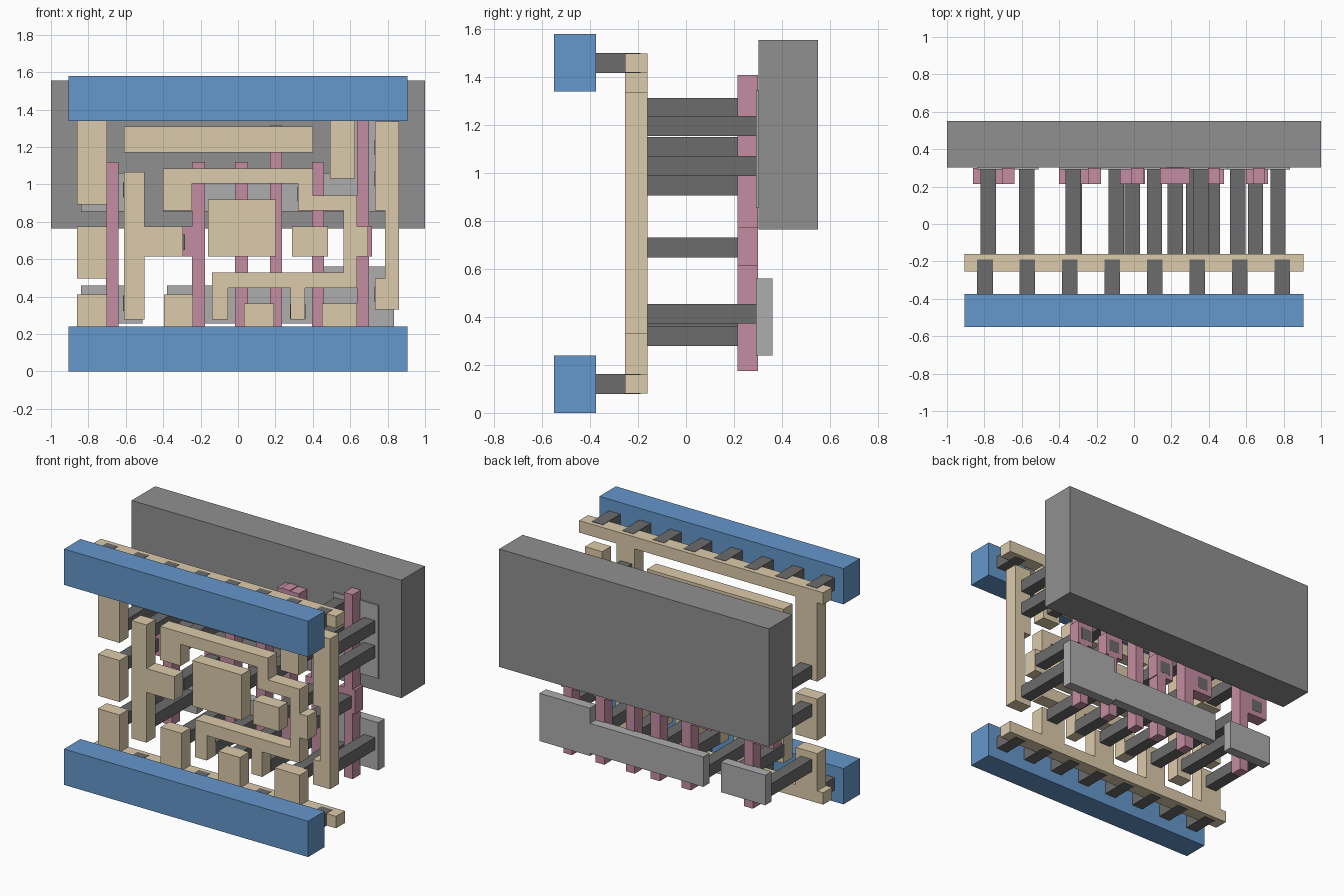
import bpy, bmesh


def material(name, rgb):
    m = bpy.data.materials.new(name)
    m.diffuse_color = (*rgb, 1)
    return m


BLUE = material("blue", (0.13, 0.31, 0.60))
TAN = material("tan", (0.72, 0.60, 0.41))
PINK = material("pink", (0.56, 0.27, 0.36))
DARK = material("dark_grey", (0.15, 0.15, 0.15))
MID = material("mid_grey", (0.28, 0.28, 0.28))
LIGHT = material("light_grey", (0.42, 0.42, 0.42))


def plate(name, outline, y0, y1, mat):
    """Extrude an x-z outline from y0 to y1."""
    bm = bmesh.new()
    face = bm.faces.new([bm.verts.new((x, y0, z)) for x, z in outline])
    new = bmesh.ops.extrude_face_region(bm, geom=[face])["geom"]
    moved = [v for v in new if isinstance(v, bmesh.types.BMVert)]
    bmesh.ops.translate(bm, verts=moved, vec=(0, y1 - y0, 0))
    bmesh.ops.recalc_face_normals(bm, faces=bm.faces)
    me = bpy.data.meshes.new(name)
    bm.to_mesh(me)
    bm.free()
    me.materials.append(mat)
    ob = bpy.data.objects.new(name, me)
    bpy.context.collection.objects.link(ob)
    return ob


def rect(x0, x1, z0, z1):
    return [(x0, z0), (x1, z0), (x1, z1), (x0, z1)]


def rail_with_tabs(z_far, z_near, tabs):
    """Rail outline with rectangular tabs (x0, x1, z_end) on its near edge."""
    pts = [(-0.905, z_far), (-0.905, z_near)]
    for x0, x1, z in tabs:
        pts += [(x0, z_near), (x0, z), (x1, z), (x1, z_near)]
    return pts + [(0.905, z_near), (0.905, z_far)]


# Back block and front blue bars
plate("back_block", rect(-1, 1, 0.765, 1.555), 0.302, 0.55, MID)
plate("lower_front_bar", rect(-0.905, 0.905, 0, 0.24), -0.55, -0.375, BLUE)
plate("upper_front_bar", rect(-0.905, 0.905, 1.34, 1.58), -0.55, -0.375, BLUE)

# Short pegs between the bars and the tan rails
for i in range(8):
    x = -0.797 + 0.227 * i
    for z in (0.12, 1.46):
        plate("rail_peg", rect(x - 0.042, x + 0.042, z - 0.042, z + 0.042), -0.38, -0.19, DARK)

# Tan layer
tan_shapes = {
    "upper_rail": rail_with_tabs(1.50, 1.42, [(-0.861, -0.70, 0.893), (0.492, 0.626, 1.03)]),
    "lower_rail": rail_with_tabs(0.08, 0.16, [(-0.861, -0.70, 0.41), (-0.396, -0.24, 0.41),
                                             (0.032, 0.193, 0.364), (0.45, 0.636, 0.364)]),
    "long_strip": rect(-0.61, 0.40, 1.17, 1.31),
    "left_pad": rect(-0.861, -0.70, 0.497, 0.775),
    "centre_pad": rect(-0.16, 0.203, 0.615, 0.92),
    "small_pad": rect(0.289, 0.481, 0.615, 0.775),
    "left_column": [(-0.61, 0.278), (-0.50, 0.278), (-0.50, 0.615), (-0.294, 0.615),
                    (-0.294, 0.775), (-0.50, 0.775), (-0.50, 1.067), (-0.61, 1.067)],
    "right_column": [(0.733, 0.33), (0.861, 0.33), (0.861, 1.337), (0.733, 1.337),
                     (0.733, 0.86), (0.785, 0.86), (0.785, 0.497), (0.733, 0.497)],
    "winding_strip": [(-0.40, 0.86), (-0.246, 0.86), (-0.246, 1.005), (0.32, 1.005),
                      (0.32, 0.86), (0.563, 0.86), (0.563, 0.53), (-0.14, 0.53),
                      (-0.14, 0.278), (-0.053, 0.278), (-0.053, 0.445), (0.28, 0.445),
                      (0.28, 0.278), (0.358, 0.278), (0.358, 0.445), (0.636, 0.445),
                      (0.636, 0.615), (0.695, 0.615), (0.695, 0.775), (0.636, 0.775),
                      (0.636, 0.94), (0.40, 0.94), (0.40, 1.085), (-0.40, 1.085)],
}
for name, outline in tan_shapes.items():
    plate(name, outline, -0.255, -0.16, TAN)

# Pink columns, each widened by a pad: x0, x1, top, pad x0, x1, z0, z1
columns = [
    (-0.706, -0.64, 1.12, -0.86, -0.64, 0.615, 0.775),
    (-0.246, -0.176, 1.12, -0.40, -0.176, 0.615, 0.775),
    (-0.016, 0.053, 1.12, -0.075, 0.06, 0.615, 0.775),
    (0.171, 0.235, 1.315, 0.14, 0.30, 1.17, 1.31),
    (0.396, 0.46, 1.12, 0.35, 0.482, 0.615, 0.775),
    (0.636, 0.70, 1.41, 0.60, 0.717, 0.615, 0.775),
]
for x0, x1, top, p0, p1, z0, z1 in columns:
    plate("pink_column",
          [(x0, 0.175), (x1, 0.175), (x1, z0), (p1, z0), (p1, z1), (x1, z1),
           (x1, top), (x0, top), (x0, z1), (p0, z1), (p0, z0), (x0, z0)], 0.215, 0.30, PINK)

# Light grey plates behind the columns
light_shapes = {
    "lower_left_plate": rect(-0.84, -0.51, 0.257, 0.458),
    "lower_right_plate": [(-0.38, 0.257), (0.46, 0.257), (0.46, 0.24), (0.835, 0.24),
                          (0.835, 0.56), (0.46, 0.56), (0.46, 0.458), (-0.38, 0.458)],
    "upper_left_plate": rect(-0.84, -0.51, 0.855, 1.06),
    "upper_right_plate": [(-0.40, 0.855), (0.835, 0.855), (0.835, 1.345), (0.50, 1.345),
                          (0.50, 1.06), (-0.40, 1.06)],
}
for name, outline in light_shapes.items():
    plate(name, outline, 0.292, 0.36, LIGHT)

# Long dark pins from the tan layer to the back
pins = {
    0.69: (-0.78, -0.325, -0.01, 0.418, 0.65),
    0.32: (-0.78, -0.318, -0.095, 0.11, 0.32, 0.555),
    0.365: (-0.573,), 0.413: (0.77,),
    0.948: (-0.78, -0.325, 0.36), 0.97: (-0.573,), 1.03: (0.77,),
    1.11: (0.555,), 1.197: (0.77,), 1.235: (0.22,), 1.273: (0.555,),
}
for z, xs in pins.items():
    for x in xs:
        plate("pin", rect(x - 0.041, x + 0.041, z - 0.041, z + 0.041), -0.165, 0.301, DARK)
